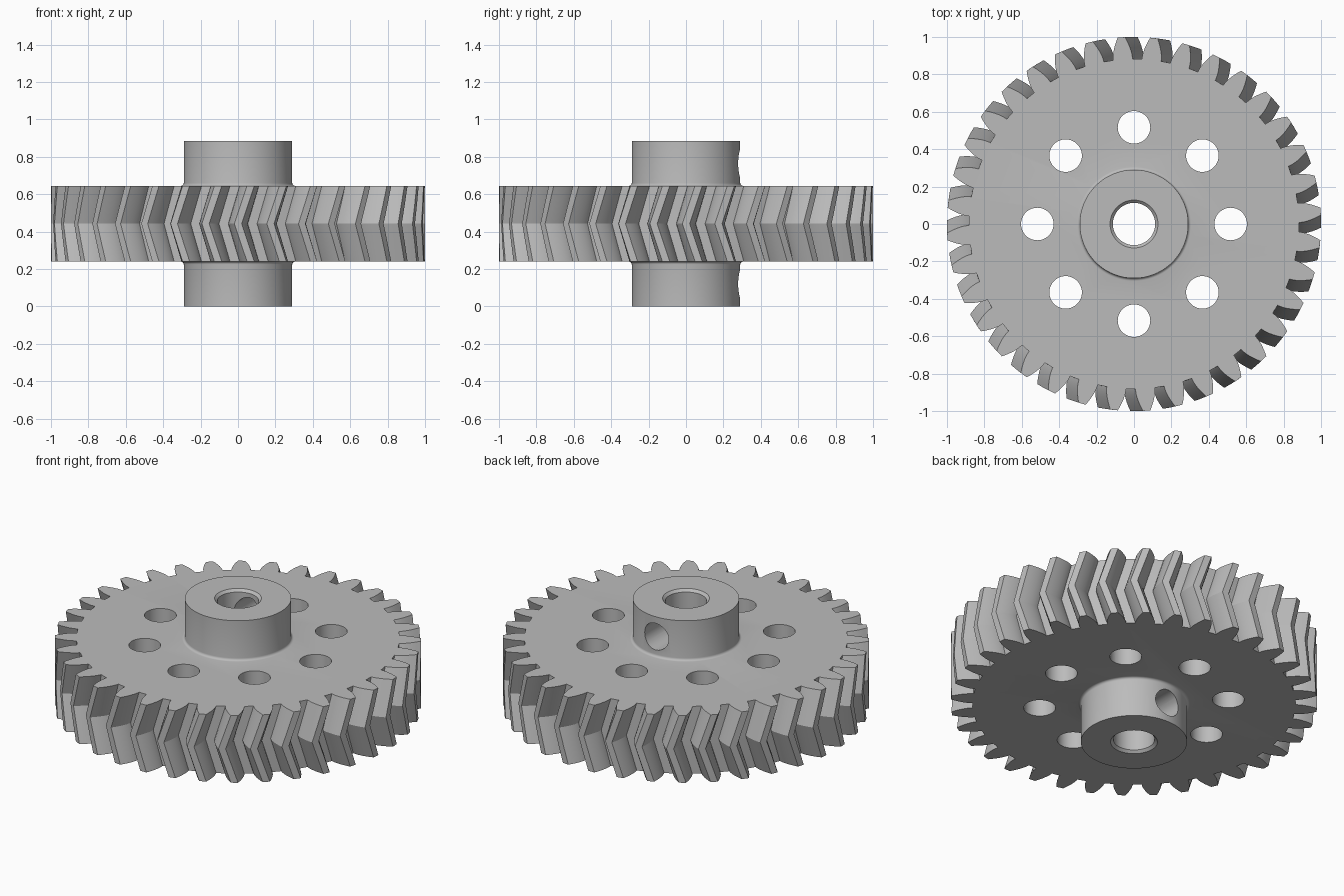
import bpy, bmesh, math
from math import sin, cos, tan, acos, pi, radians

default = bpy.data.objects.get("Cube")
if default:
    bpy.data.objects.remove(default, do_unlink=True)

TEETH = 36
Z_LOW, Z_HIGH, HEIGHT = 0.24, 0.645, 0.885
TWIST = 0.068            # herringbone sweep of each half, in radians
TIP, PITCH, ROOT = 1.0, 0.947, 0.882
HUB_R, FILLET = 0.29, 0.015

steel = bpy.data.materials.new("grey steel")
steel.use_nodes = True
GREY = (0.5, 0.5, 0.5, 1)
steel.diffuse_color = GREY
steel.node_tree.nodes["Principled BSDF"].inputs["Base Color"].default_value = GREY


def make_object(name, bm):
    bmesh.ops.recalc_face_normals(bm, faces=bm.faces)
    mesh = bpy.data.meshes.new(name)
    bm.to_mesh(mesh)
    bm.free()
    obj = bpy.data.objects.new(name, mesh)
    bpy.context.collection.objects.link(obj)
    mesh.materials.append(steel)
    return obj


def loft(bm, rings):
    """Join equal rings of points with quads and cap both ends."""
    loops = [[bm.verts.new(p) for p in ring] for ring in rings]
    count = len(loops[0])
    for a, b in zip(loops, loops[1:]):
        for i in range(count):
            j = (i + 1) % count
            bm.faces.new((a[i], a[j], b[j], b[i]))
    bm.faces.new(loops[0])
    bm.faces.new(loops[-1])


def lathe(name, profile, segments=96):
    bm = bmesh.new()
    loft(bm, [[(r * cos(2 * pi * i / segments), r * sin(2 * pi * i / segments), z)
               for i in range(segments)] for r, z in profile])
    return make_object(name, bm)


def combine(target, other, operation):
    mod = target.modifiers.new(operation.lower(), "BOOLEAN")
    mod.object, mod.operation, mod.solver = other, operation, "EXACT"
    bpy.context.view_layer.objects.active = target
    bpy.ops.object.modifier_apply(modifier=mod.name)
    bpy.data.objects.remove(other, do_unlink=True)


# Involute tooth outline, as (radius, angle) pairs
def inv(a):
    return tan(a) - a


base = PITCH * cos(radians(20))
half_base = pi / (2 * TEETH) + inv(radians(20))
flank = [(ROOT, half_base)]
for k in range(6):
    r = base + (TIP - base) * k / 5
    flank.append((r, half_base - inv(acos(min(1, base / r)))))
tooth = [(r, -a) for r, a in flank] + [(r, a) for r, a in reversed(flank)]


def gear_ring(z, turn):
    return [(r * cos(a + turn + 2 * pi * t / TEETH), r * sin(a + turn + 2 * pi * t / TEETH), z)
            for t in range(TEETH) for r, a in tooth]


# Toothed wheel, twisted away from the middle plane on both sides
bm = bmesh.new()
middle = (Z_LOW + Z_HIGH) / 2
loft(bm, [gear_ring(middle + s * (Z_HIGH - middle), abs(s) * TWIST)
          for s in (-1, -0.5, 0, 0.5, 1)])
gear = make_object("herringbone_gear", bm)

# Hub with a small fillet where it meets the wheel
curve = [(HUB_R + FILLET * (1 - cos(a)), FILLET * (1 - sin(a)))
         for a in (0, pi / 8, pi / 4, 3 * pi / 8, pi / 2)]
lower = [(HUB_R, 0)] + [(r, Z_LOW - d) for r, d in curve] + [(HUB_R + FILLET, Z_LOW + 0.02)]
upper = [(r, HEIGHT - z) for r, z in reversed(lower)]
combine(gear, lathe("hub", lower + upper), "UNION")

# Shaft bore with chamfered mouths
mouth = [(0.148, -0.02), (0.113, 0.015)]
combine(gear, lathe("bore_cutter", mouth + [(r, HEIGHT - z) for r, z in reversed(mouth)], 64),
        "DIFFERENCE")

# Ring of lightening holes
for i in range(8):
    hole = lathe("hole_cutter", [(0.087, 0.1), (0.087, 0.8)], 48)
    hole.location = (0.517 * cos(i * pi / 4), 0.517 * sin(i * pi / 4), 0)
    bpy.context.view_layer.update()
    combine(gear, hole, "DIFFERENCE")

# Set screw holes through the back of each hub
for z in (0.12, HEIGHT - 0.12):
    hole = lathe("screw_cutter", [(0.08, 0), (0.08, 0.4)], 48)
    hole.location.z = z
    hole.rotation_euler.x = -pi / 2
    bpy.context.view_layer.update()
    combine(gear, hole, "DIFFERENCE")

# Smooth round walls, sharp tooth edges
bpy.ops.object.select_all(action="DESELECT")
gear.select_set(True)
bpy.context.view_layer.objects.active = gear
bpy.ops.object.shade_smooth_by_angle(angle=radians(25))
